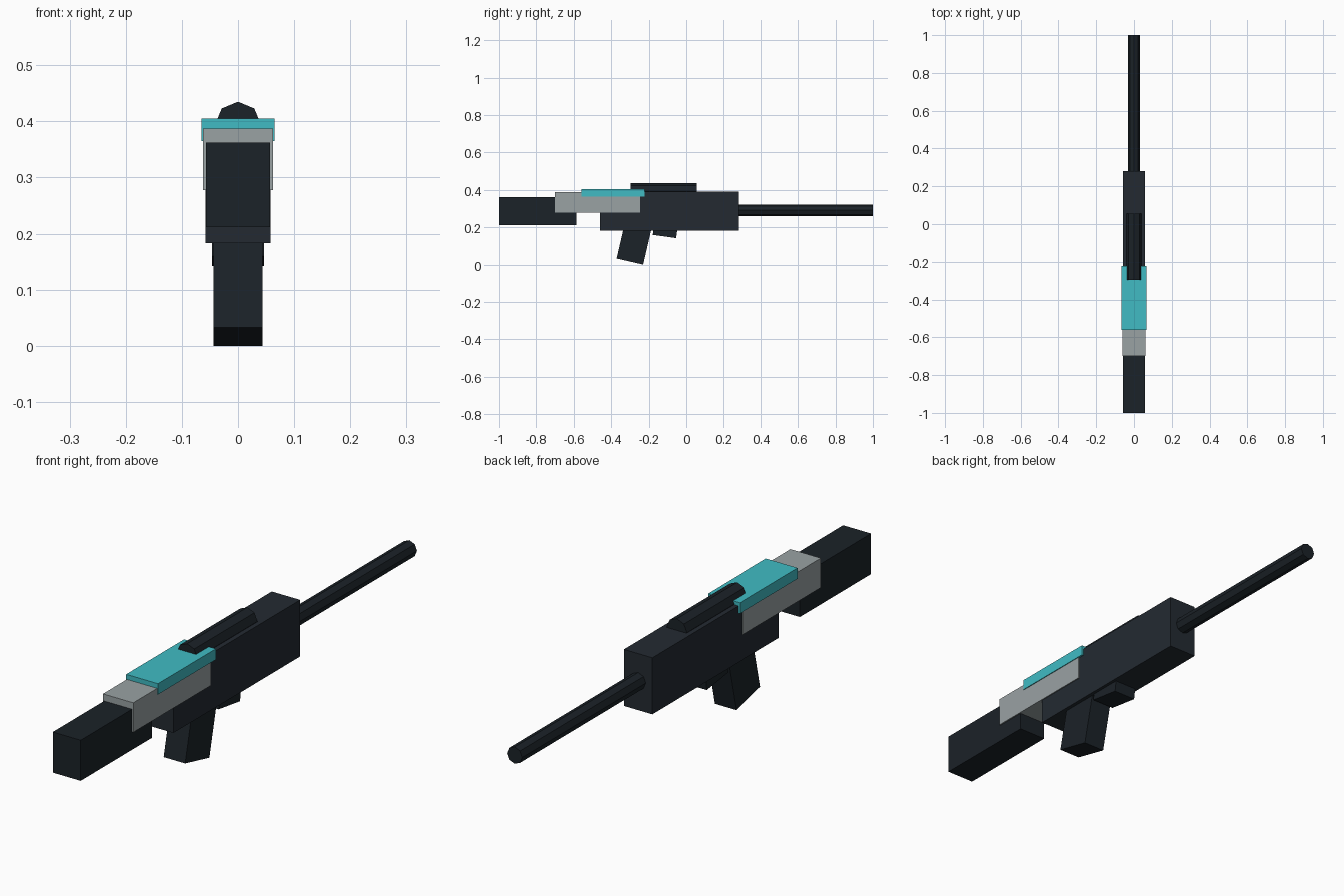
import bpy, bmesh, math
from mathutils import Vector, Matrix

if "Cube" in bpy.data.objects:
    bpy.data.objects.remove(bpy.data.objects["Cube"])


def material(name, rgb):
    m = bpy.data.materials.new(name)
    m.diffuse_color = (*rgb, 1)
    m.use_nodes = True
    m.node_tree.nodes["Principled BSDF"].inputs["Base Color"].default_value = m.diffuse_color
    return m


BODY = material("dark_slate", (0.017, 0.023, 0.031))
DARK = material("near_black", (0.011, 0.016, 0.021))
GREY = material("light_grey", (0.32, 0.36, 0.37))
TEAL = material("teal", (0.052, 0.50, 0.55))


def finish(name, bm, mat):
    bmesh.ops.recalc_face_normals(bm, faces=bm.faces)
    me = bpy.data.meshes.new(name)
    bm.to_mesh(me)
    bm.free()
    me.materials.append(mat)
    ob = bpy.data.objects.new(name, me)
    bpy.context.collection.objects.link(ob)
    return ob


def box(name, half_x, y, z, mat):
    bm = bmesh.new()
    bmesh.ops.create_cube(bm, size=1)
    bmesh.ops.scale(bm, verts=bm.verts, vec=(2 * half_x, y[1] - y[0], z[1] - z[0]))
    bmesh.ops.translate(bm, verts=bm.verts, vec=(0, sum(y) / 2, sum(z) / 2))
    return finish(name, bm, mat)


def tilted_box(name, half_x, corner, depth, height, degrees, mat):
    """Box tilted about x, placed by its lowest (rear bottom) edge."""
    ob = box(name, half_x, (-depth, 0), (0, height), mat)
    ob.data.transform(Matrix.Translation(Vector((0, *corner)))
                      @ Matrix.Rotation(math.radians(-degrees), 4, 'X'))
    return ob


def tube(name, radius, y, z, mat):
    """Eight-sided rod along y with one corner pointing up."""
    bm = bmesh.new()
    bmesh.ops.create_cone(bm, cap_ends=True, segments=8, radius1=radius,
                          radius2=radius, depth=y[1] - y[0])
    bmesh.ops.rotate(bm, verts=bm.verts, matrix=Matrix.Rotation(math.pi / 2, 3, 'X'))
    bmesh.ops.translate(bm, verts=bm.verts, vec=(0, sum(y) / 2, z))
    return finish(name, bm, mat)


# Main blocks
box("stock", 0.057, (-1.0, -0.585), (0.212, 0.362), DARK)
box("receiver", 0.058, (-0.46, 0.28), (0.183, 0.392), BODY)
box("rear_cover", 0.062, (-0.70, -0.245), (0.278, 0.387), GREY)
box("top_plate", 0.065, (-0.56, -0.222), (0.365, 0.405), TEAL)

# Rods
tube("barrel", 0.031, (0.24, 1.0), 0.291, DARK)
tube("sight_tube", 0.041, (-0.297, 0.055), 0.394, DARK)

# Tilted parts below the receiver
tilted_box("grip", 0.044, (-0.23, 0.0), 0.145, 0.23, 13, DARK)
tilted_box("trigger_block", 0.046, (-0.054, 0.142), 0.126, 0.07, 8, DARK)
